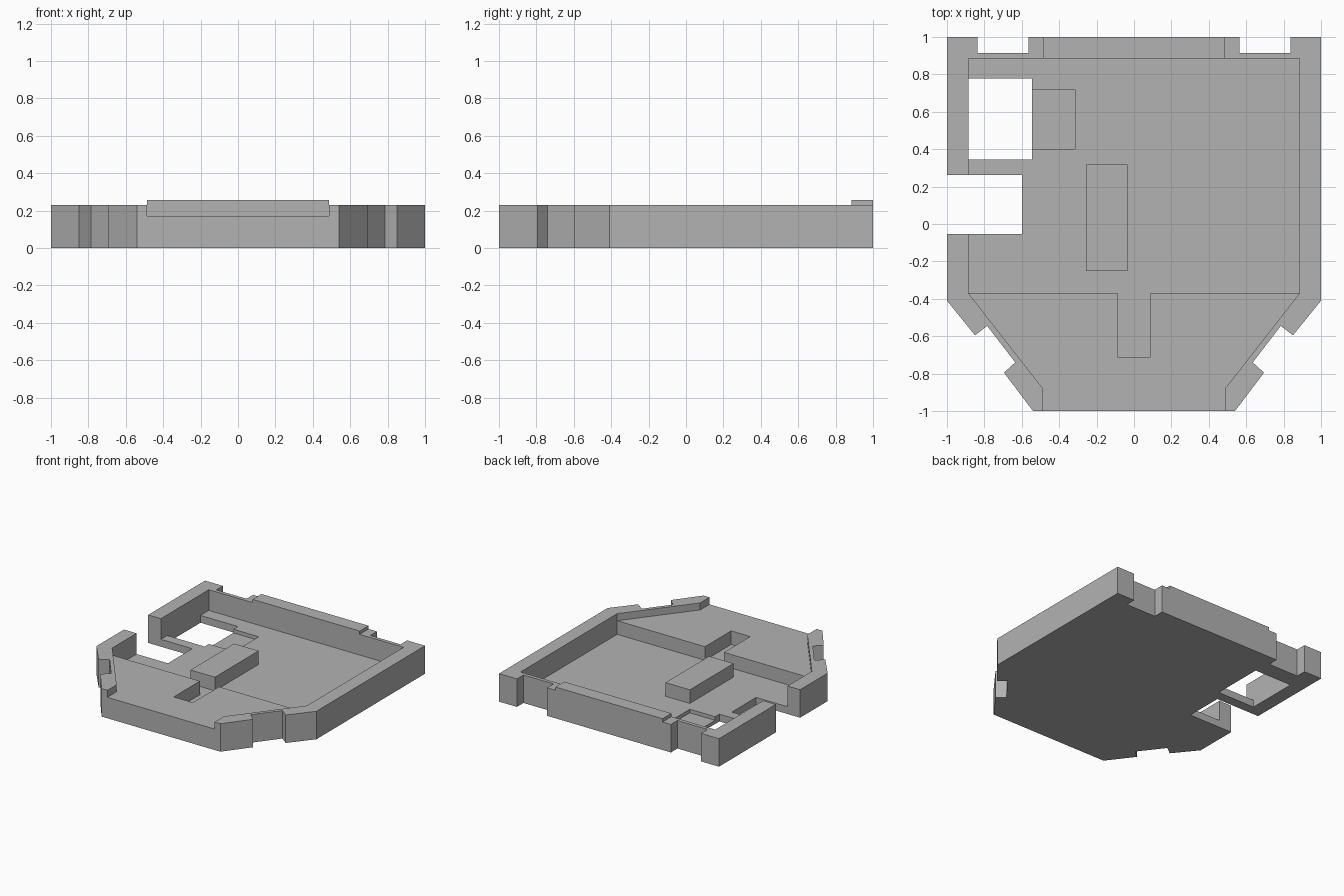
import bpy
import bmesh

cube = bpy.data.objects.get("Cube")
if cube:
    bpy.data.objects.remove(cube, do_unlink=True)

HEIGHT, FLOOR, DECK, LIP = 0.23, 0.06, 0.172, 0.257

grey = bpy.data.materials.new("plain grey")
grey.use_nodes = True
GREY = (0.45, 0.45, 0.45, 1)
grey.diffuse_color = GREY
grey.node_tree.nodes["Principled BSDF"].inputs["Base Color"].default_value = GREY


def prism(name, points, z0, z1):
    """Extrude a flat outline from z0 to z1."""
    bm = bmesh.new()
    face = bm.faces.new([bm.verts.new((x, y, z0)) for x, y in points])
    top = bmesh.ops.extrude_face_region(bm, geom=[face])["geom"]
    verts = [v for v in top if isinstance(v, bmesh.types.BMVert)]
    bmesh.ops.translate(bm, verts=verts, vec=(0, 0, z1 - z0))
    bmesh.ops.recalc_face_normals(bm, faces=bm.faces)
    mesh = bpy.data.meshes.new(name)
    bm.to_mesh(mesh)
    bm.free()
    mesh.materials.append(grey)
    obj = bpy.data.objects.new(name, mesh)
    bpy.context.collection.objects.link(obj)
    return obj


def box(name, x0, x1, y0, y1, z0, z1):
    return prism(name, [(x0, y0), (x1, y0), (x1, y1), (x0, y1)], z0, z1)


def mirrored(half):
    """Complete an outline from its +x half."""
    return half + [(-x, y) for x, y in reversed(half)]


def cut(body, cutter):
    """Subtract the cutter from the body and discard it."""
    cutter.hide_render = True
    mod = body.modifiers.new("cut", "BOOLEAN")
    mod.operation = "DIFFERENCE"
    mod.solver = "EXACT"
    mod.object = cutter
    bpy.context.view_layer.objects.active = body
    bpy.ops.object.modifier_apply(modifier=mod.name)
    bpy.data.objects.remove(cutter, do_unlink=True)


# Tray body with the notched back and slanted front corners
outline = mirrored([
    (0.563, 1), (0.563, 0.915), (0.837, 0.915), (0.837, 1), (1, 1),
    (1, -0.41), (0.85, -0.595), (0.785, -0.545), (0.635, -0.74),
    (0.695, -0.795), (0.54, -1)])
tray = prism("tray", outline, 0, HEIGHT)

# Raised front deck, open at the front edge
deck = mirrored([(0.885, 0.885), (0.885, -0.37), (0.487, -0.88), (0.487, -1.1)])
cut(tray, prism("deck_cutter", deck, DECK, 0.5))

# Deep main pocket and the slot running into the deck
pocket = mirrored([(0.885, 0.885), (0.885, -0.37), (0.087, -0.37), (0.087, -0.71)])
cut(tray, prism("pocket_cutter", pocket, FLOOR, 0.4))

# Side opening, floor window and the shallow recess next to it
cut(tray, box("side_cutter", -1.1, -0.6, -0.053, 0.262, -0.1, 0.6))
cut(tray, box("window_cutter", -0.885, -0.545, 0.345, 0.777, -0.1, 0.3))
cut(tray, box("recess_cutter", -0.6, -0.315, 0.4, 0.718, 0.03, 0.35))

# Raised lip on the back wall and the block on the floor
box("back_lip", -0.487, 0.487, 0.885, 1, HEIGHT, LIP)
box("floor_block", -0.257, -0.035, -0.25, 0.317, FLOOR, DECK)
